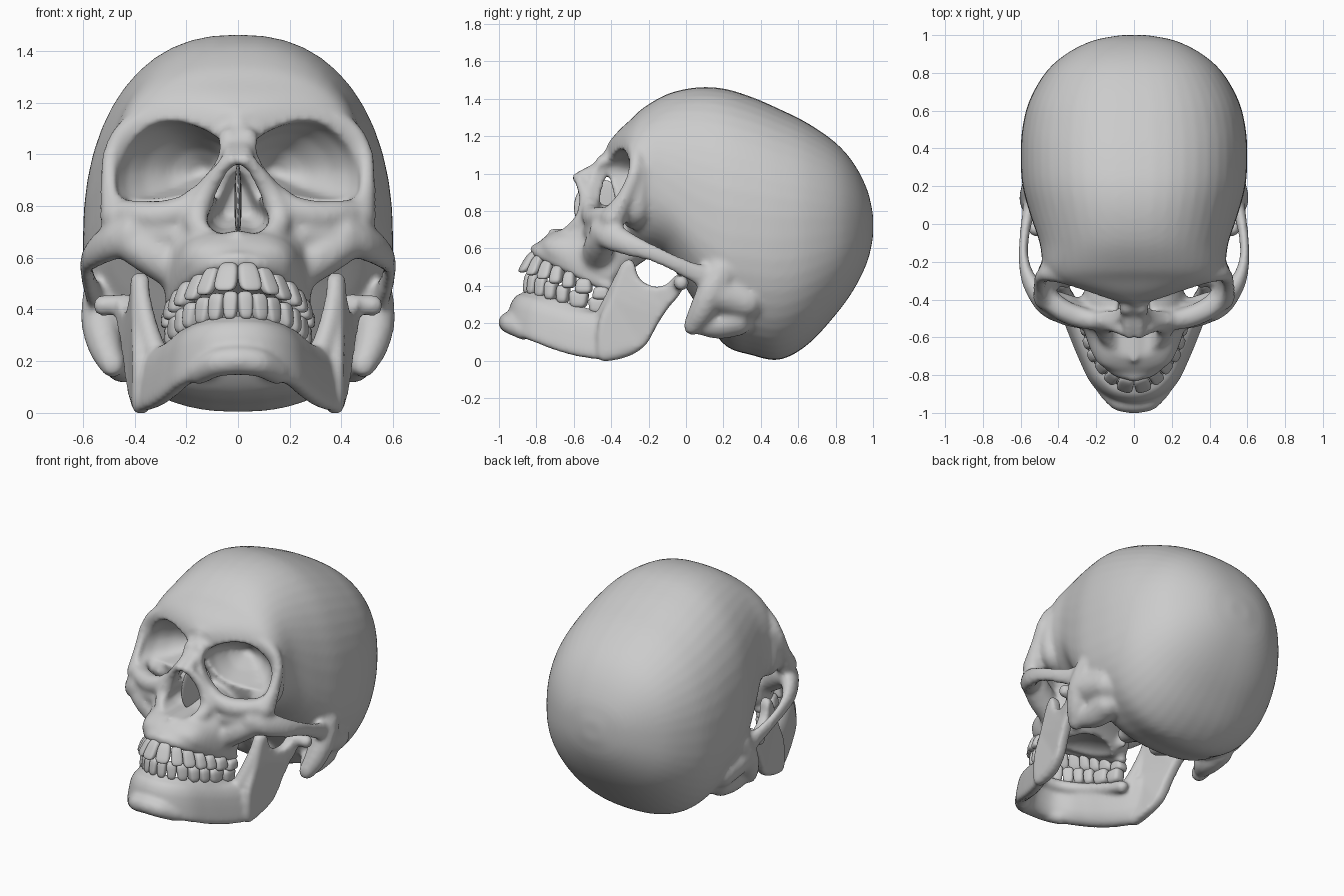
import bpy, bmesh, math
from mathutils import Matrix, Vector

if "Cube" in bpy.data.objects:
    bpy.data.objects.remove(bpy.data.objects["Cube"])


def spline(rows, n=6, closed=False):
    """Catmull-Rom interpolation of rows of numbers."""
    rows = [tuple(r) for r in rows]
    count = len(rows)
    if closed:
        rows = rows[-1:] + rows + rows[:2]
    out = []
    for i in range(len(rows) - 1):
        quad = [rows[min(max(i + k, 0), len(rows) - 1)] for k in (-1, 0, 1, 2)]
        for k in range(n):
            t = k / n
            out.append(tuple(0.5 * (2 * b + (c - a) * t + (2 * a - 5 * b + 4 * c - d) * t * t
                       + (3 * b - a - 3 * c + d) * t ** 3) for a, b, c, d in zip(*quad)))
    return out[n:n + count * n] if closed else out + [rows[-1]]


def power(v, e):
    return math.copysign(abs(v) ** e, v)


def loft(bm, rings):
    vs = [[bm.verts.new(p) for p in r] for r in rings]
    n = len(vs[0])
    for a, b in zip(vs, vs[1:]):
        for i in range(n):
            bm.faces.new((a[i], a[(i + 1) % n], b[(i + 1) % n], b[i]))
    bm.faces.new(vs[0])
    bm.faces.new(vs[-1])


def ball(bm, shape, u=12, v=8):
    """Closed ball of rings; shape maps a unit-sphere point to its final place."""
    loft(bm, [[shape(math.sin(a) * math.cos(2 * math.pi * i / u),
                     math.sin(a) * math.sin(2 * math.pi * i / u), math.cos(a)) for i in range(u)]
              for a in (math.pi * (j + .25) / (v - .5) for j in range(v))])


def body(bm, stations, e):
    """Loft along y; each station is (y, top, bottom, half width, z of widest point)."""
    rings = []
    for y, top, bot, hw, zw in spline(stations):
        ring = []
        for k in range(48):
            a = 2 * math.pi * k / 48
            c, s = power(math.cos(a), 2 / e), power(math.sin(a), 2 / e)
            ring.append((hw * c, y, zw + s * (top - zw if s > 0 else zw - bot)))
        rings.append(ring)
    loft(bm, rings)


def limb(bm, path, flat=1, n=5):
    """Mirrored chain of overlapping balls along (x, y, z, radius) points."""
    for x, y, z, r in spline(path, n):
        for side in (1, -1):
            ball(bm, lambda a, b, c: (side * x + a * r * flat, y + b * r, z + c * r))


def finish(name, bm, voxel=0, cutters=(), smooth=5):
    bmesh.ops.recalc_face_normals(bm, faces=bm.faces)
    me = bpy.data.meshes.new(name)
    bm.to_mesh(me)
    bm.free()
    ob = bpy.data.objects.new(name, me)
    bpy.context.collection.objects.link(ob)
    bpy.ops.object.select_all(action='DESELECT')
    ob.select_set(True)
    bpy.context.view_layer.objects.active = ob

    def apply(kind, **settings):
        mod = ob.modifiers.new("step", kind)
        for key, value in settings.items():
            setattr(mod, key, value)
        before = len(ob.data.vertices)
        try:
            bpy.ops.object.modifier_apply(modifier=mod.name)
        except RuntimeError:
            ob.modifiers.remove(mod)
        return len(ob.data.vertices) != before

    if voxel:
        apply('REMESH', mode='VOXEL', voxel_size=voxel)
        for c in cutters:
            for solver in ('MANIFOLD', 'FLOAT'):
                if apply('BOOLEAN', operation='DIFFERENCE', solver=solver, object=c):
                    break
        if cutters:
            apply('REMESH', mode='VOXEL', voxel_size=voxel)
        apply('SMOOTH', factor=.5, iterations=smooth)
    ob.data.polygons.foreach_set("use_smooth", [True] * len(ob.data.polygons))
    return ob


def arch(a, tip, t):
    """Point on the dental arch, t = 0 at the front and pi/2 at the back."""
    return a * math.sin(t), -0.39 + (tip + 0.39) * math.cos(t)


def upper_gum(y): return 0.575 - (y + 0.83) * 0.5
def upper_bite(y): return 0.485 - (y + 0.88) * 0.35
def lower_bite(y): return 0.475 - (y + 0.88) * 0.35
def lower_gum(y): return 0.38 - (y + 0.87) * 0.3


# Eye socket cutters
cutters = []
rim = [(.075, -.46, 1.05), (.19, -.39, 1.12), (.32, -.33, 1.12), (.43, -.31, 1.04),
       (.468, -.31, .93), (.45, -.38, .83), (.33, -.50, .825), (.2, -.53, .86), (.1, -.50, .95)]
rim = [Vector(p) for p in spline(rim, 5, True)]
mid = sum(rim, Vector()) / len(rim)
apex = Vector((.13, -.08, .93)) - mid
for side in (1, -1):
    bm = bmesh.new()
    rings = [[mid + (p - mid) * 1.05 + Vector((.02, -.3, .06)) for p in rim]]
    rings += [[mid + (p - mid) * s + apex * t for p in rim]
              for t, s in ((0, 1), (.2, .96), (.45, .8), (.75, .5), (1, .12))]
    loft(bm, [[(p.x * side, p.y, p.z) for p in r] for r in rings])
    cutters.append(finish("socket_cutter", bm))

# Nose opening cutter
bm = bmesh.new()
half = [(0, .965), (.045, .92), (.095, .81), (.12, .74), (.075, .695)]
pear = spline(half + [(0, .705)] + [(-x, z) for x, z in half[:0:-1]], 5, True)
loft(bm, [[(x * s, y, .82 + (z - .82) * s) for x, z in pear]
          for y, s in ((-.85, 1), (-.52, 1), (-.40, .85), (-.30, .5))])
cutters.append(finish("nose_cutter", bm))

# Palate hollow cutter
bm = bmesh.new()
tilt = Matrix.Translation((0, -.50, .395)) @ Matrix.Rotation(-.42, 4, 'X')
ball(bm, lambda a, b, c: tilt @ Vector((a * .18, b * .28, c * .11)), 32, 16)
cutters.append(finish("palate_cutter", bm))
for c in cutters:
    c.hide_render = True

# Braincase
bm = bmesh.new()
body(bm, [(-.41, 1.17, 1.0, .09, 1.08), (-.36, 1.23, .78, .26, 1.07), (-.30, 1.285, .64, .42, 1.03),
          (-.23, 1.35, .57, .478, .97),
          (-.1, 1.425, .53, .50, .88), (.05, 1.46, .31, .55, .75), (.2, 1.455, .09, .59, .68),
          (.35, 1.41, .03, .60, .66), (.5, 1.345, .005, .592, .65), (.65, 1.27, .085, .555, .66),
          (.8, 1.165, .245, .47, .68), (.9, 1.05, .385, .36, .70), (.97, .91, .53, .22, .72),
          (1.0, .78, .66, .07, .72)], 2.35)
# Upper jaw block and tooth ridge
body(bm, [(-.79, .63, .57, .09, .595), (-.75, .665, .55, .175, .59), (-.69, .70, .515, .22, .56),
          (-.60, .73, .465, .255, .51), (-.53, .80, .43, .275, .49), (-.46, .84, .40, .285, .47),
          (-.39, .84, .385, .28, .47), (-.31, .80, .47, .24, .56), (-.2, .76, .55, .2, .62)], 2.6)
limb(bm, [(*arch(.25, -.80, t), upper_gum(arch(.25, -.80, t)[1]) + .03, .038)
          for t in (0, .4, .8, 1.2, 1.5)])
# Brow ridge, outer socket rim and outer socket wall
limb(bm, [(0, -.375, 1.14, .05), (.14, -.34, 1.16, .045), (.29, -.295, 1.16, .042),
          (.42, -.265, 1.10, .045), (.488, -.278, 1.0, .037), (.492, -.325, .88, .042),
          (.465, -.39, .76, .07)])
limb(bm, [(.45, -.24, 1.02, .05), (.455, -.25, .90, .055), (.43, -.26, .80, .065),
          (.36, -.28, .76, .06)])
# Lower socket rim up to the nose bridge
limb(bm, [(.45, -.40, .77, .06), (.38, -.455, .765, .06), (.28, -.495, .765, .06),
          (.18, -.51, .81, .05), (.085, -.48, .94, .04), (.035, -.44, 1.06, .045)])
# Nasal bones, opening rim and spine
limb(bm, [(0, -.39, 1.10, .05), (.015, -.46, 1.025, .045), (.025, -.53, .995, .038),
          (.025, -.585, .975, .028)])
limb(bm, [(.05, -.57, .965, .028), (.12, -.535, .86, .04), (.16, -.55, .75, .05),
          (.11, -.62, .675, .05), (0, -.66, .66, .045)])
limb(bm, [(0, -.66, .68, .035), (0, -.72, .70, .018)])
# Cheekbone, arch and buttress
limb(bm, [(.42, -.44, .69, .08), (.495, -.39, .66, .075), (.56, -.29, .615, .06),
          (.585, -.18, .575, .046), (.58, -.06, .52, .045), (.56, .06, .465, .055),
          (.54, .16, .43, .07)], .6, 8)
limb(bm, [(.42, -.43, .67, .08), (.34, -.46, .62, .085), (.25, -.48, .56, .08)])
limb(bm, [(.36, -.46, .70, .06), (.28, -.48, .69, .065), (.2, -.50, .70, .06)])
# Mastoids, condyles and pterygoid plates
limb(bm, [(.50, .19, .47, .10), (.53, .13, .36, .08), (.515, .08, .26, .068), (.485, .035, .185, .05)])
limb(bm, [(.49, .18, .36, .11), (.48, .32, .32, .10)])
limb(bm, [(.44, .27, .22, .09), (.44, .18, .20, .085), (.46, .1, .19, .06)])
limb(bm, [(.13, .2, .2, .08), (.12, .08, .22, .06)])
limb(bm, [(.16, -.29, .64, .06), (.18, -.33, .45, .04)], .6, 8)
finish("cranium", bm, .014, cutters)
for c in cutters:
    bpy.data.objects.remove(c)

# Nasal septum
bm = bmesh.new()
ball(bm, lambda a, b, c: (a * .014, -.46 + b * .14, .82 + c * .15), 24, 12)
finish("nasal_septum", bm)

# Lower jaw body: stations (x, y, top, bottom, half thickness) swept around the chin
bm = bmesh.new()
side = [(.1, -.88, .355, .135, .048), (.18, -.81, .34, .105, .048), (.235, -.70, .31, .06, .048),
        (.285, -.58, .275, .025, .048), (.335, -.46, .26, .008, .043), (.375, -.36, .28, .02, .03)]
path = spline([(-r[0], *r[1:]) for r in side[::-1]] + [(0, -.90, .36, .145, .05)] + side)
rings = []
for i, (x, y, top, bot, th) in enumerate(path):
    a, b = path[max(i - 1, 0)], path[min(i + 1, len(path) - 1)]
    nrm = Vector((b[1] - a[1], a[0] - b[0], 0)).normalized()
    ring = []
    for k in range(20):
        c, s = math.cos(k * math.pi / 10), math.sin(k * math.pi / 10)
        p = Vector((x, y, (top + bot) / 2 + power(s, .7) * (top - bot) / 2))
        ring.append(p + nrm * (th * power(c, .7) - .03 * s))
    rings.append(ring)
loft(bm, rings)
# Chin and tooth ridge
limb(bm, [(0, -.948, .205, .056), (.08, -.935, .195, .055), (.15, -.87, .16, .05)])
limb(bm, [(*arch(.26, -.845, t), lower_gum(arch(.26, -.845, t)[1]) - .035, .04)
          for t in (0, .4, .8, 1.2, 1.5)])
# Jaw rami with coronoid points
prof = [(-.47, .20), (-.41, .34), (-.355, .49), (-.32, .54), (-.28, .53), (-.25, .44), (-.17, .395),
        (-.10, .41), (-.05, .46), (-.005, .44), (-.03, .36), (-.10, .275), (-.16, .18), (-.21, .09),
        (-.29, .03), (-.40, .0), (-.47, .02)]
prof = spline(prof, 3, True)
for sgn in (1, -1):
    loft(bm, [[(sgn * (.375 + .22 * max(0, y + .32) + off), -.27 + (y + .27) * s, .27 + (z - .27) * s)
               for y, z in prof] for off, s in ((-.035, .93), (-.02, 1), (.02, 1), (.035, .93))])
# Ramus front ridge and jaw condyles
limb(bm, [(.375, -.325, .50, .03), (.355, -.385, .36, .04), (.32, -.44, .24, .045)])
limb(bm, [(.435, -.035, .425, .036), (.52, -.025, .415, .042)])
finish("lower_jaw", bm, .0125, (), 8)


# Teeth: rounded blocks along each arch
def teeth(name, a, tip, widths, gum, bite, lean):
    bm = bmesh.new()
    t = 0
    for i, w in enumerate(widths):
        speed = math.hypot(a * math.cos(t), (tip + .39) * math.sin(t))
        speed = math.hypot(a * math.cos(t + w / 2 / speed), (tip + .39) * math.sin(t + w / 2 / speed))
        t, t_end = t + w / 2 / speed, t + w / speed
        x, y = arch(a, tip, t)
        tangent = Vector((a * math.cos(t), -(tip + .39) * math.sin(t), 0)).normalized()
        out = Vector((tangent.y, -tangent.x, 0))
        z0, z1 = gum(y), bite(y)
        up = (Vector((0, 0, 1)) - out * lean * math.cos(t)).normalized()
        for sgn in (1, -1):
            def shape(*c):
                c = [power(q, .6) for q in c]
                fat = 1 + .12 * c[2] * (1 if z1 > z0 else -1)
                p = (Vector((x, y, (z0 + z1) / 2)) + tangent * c[0] * w * .48 * fat
                     + out * c[1] * (.026 if i < 3 else .04)
                     + up * c[2] * (abs(z1 - z0) / 2 + .01))
                return sgn * p.x, p.y, p.z
            ball(bm, shape, 20, 12)
        t = t_end
    finish(name, bm)


teeth("upper_teeth", .26, -.85, (.088, .072, .075, .07, .07, .092, .095), upper_gum, upper_bite, .6)
teeth("lower_teeth", .25, -.845, (.058, .062, .07, .07, .07, .105, .105), lower_gum, lower_bite, .15)
